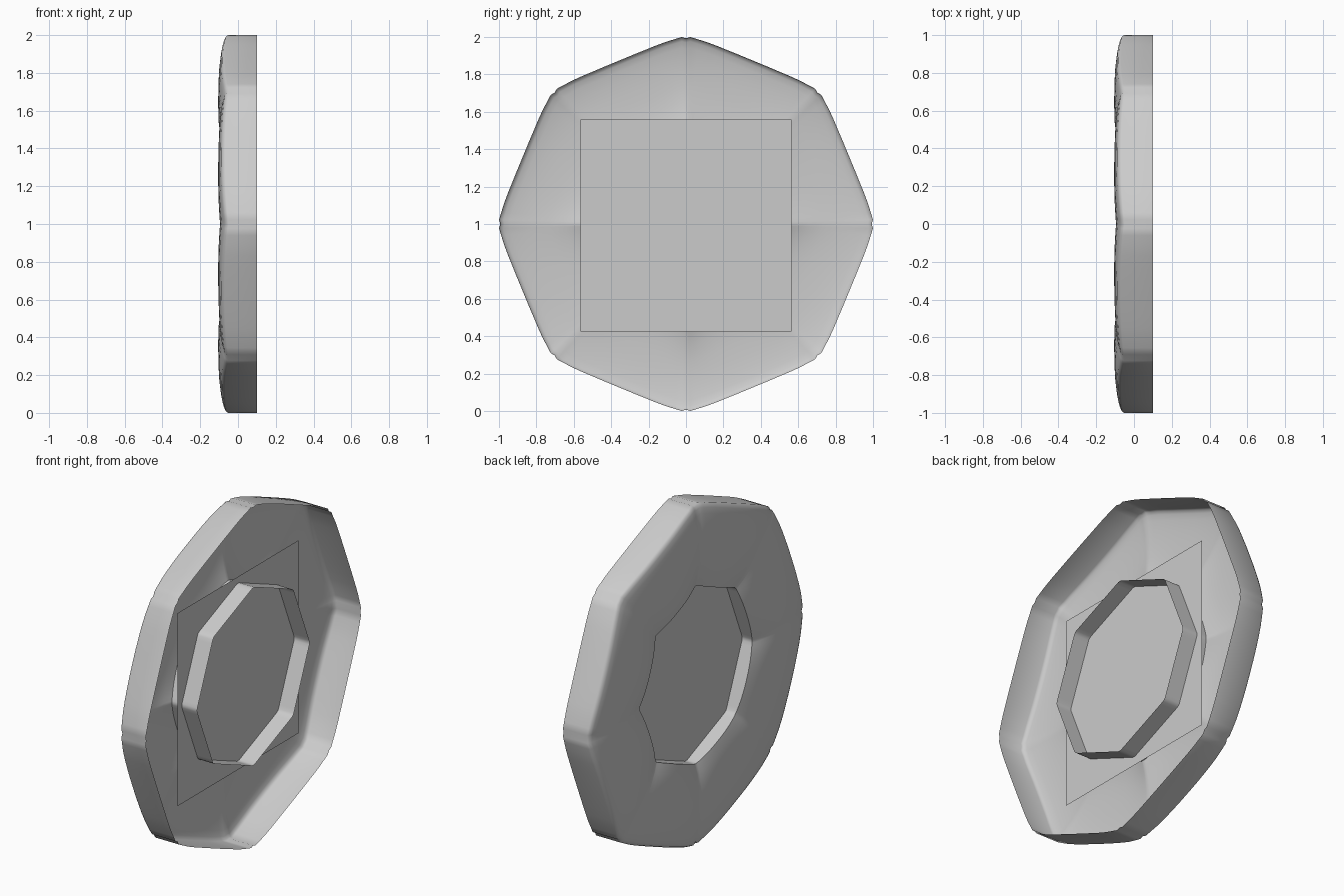
import bpy, bmesh, math

cube = bpy.data.objects.get("Cube")
if cube:
    bpy.data.objects.remove(cube, do_unlink=True)

# One plain grey for the whole piece
grey = bpy.data.materials.new("light_grey")
grey.use_nodes = True
grey.diffuse_color = (0.6, 0.6, 0.6, 1)
grey.node_tree.nodes["Principled BSDF"].inputs["Base Color"].default_value = (0.6, 0.6, 0.6, 1)

PETALS = 8
HALF = 180 / PETALS
OPEN_X = 0.10          # open rim of the outer wall and of the inner tube
# Angles from a crease to the middle of a petal, with the outer radius there
OUTLINE = [(0, 0.993), (1.3, 1.0), (3.5, 0.99), (6.5, 0.979), (10, 0.966),
           (14, 0.954), (18, 0.947), (HALF, 0.944)]
# Face section: share of the way out, x at a crease, extra bulge in mid petal
SECTION = [(0, -0.062, 0.020), (0.12, -0.077, 0.018), (0.28, -0.089, 0.014),
           (0.45, -0.095, 0.010), (0.62, -0.093, 0.011), (0.76, -0.087, 0.014),
           (0.88, -0.077, 0.018), (0.95, -0.069, 0.020), (0.985, -0.061, 0.020),
           (1, -0.050, 0.018)]


def make_object(name, bm):
    mesh = bpy.data.meshes.new(name)
    bm.to_mesh(mesh)
    bm.free()
    mesh.materials.append(grey)
    obj = bpy.data.objects.new(name, mesh)
    bpy.context.collection.objects.link(obj)
    return obj


# Each petal outline is mirrored about its middle and repeated round the ring
petal = [(a, a, r) for a, r in OUTLINE]
petal += [(2 * HALF - a, a, r) for a, r in reversed(OUTLINE[1:-1])]

# Petalled shell: inner tube, bulging face and outer wall in one open sheet
bm = bmesh.new()
rows = []
for k in range(PETALS):
    for angle, offset, outer in petal:
        t = math.radians(k * 2 * HALF + angle)
        inner = min(0.522, 0.525 * math.cos(math.radians(HALF))
                    / math.cos(math.radians(HALF - offset)))
        bulge = 1 - (1 - offset / HALF) ** 2.4
        points = [(inner, OPEN_X)]
        points += [(inner + (outer - inner) * s, x - b * bulge) for s, x, b in SECTION]
        points += [(outer, OPEN_X)]
        rows.append([bm.verts.new((x, r * math.cos(t), 1 + r * math.sin(t)))
                     for r, x in points])

for i, row in enumerate(rows):
    after = rows[(i + 1) % len(rows)]
    for j in range(len(row) - 1):
        bm.faces.new((row[j], row[j + 1], after[j + 1], after[j]))
bmesh.ops.recalc_face_normals(bm, faces=bm.faces)
# Turn the sheet so that the petalled face looks towards -x
if sum(f.normal.x * f.calc_area() for f in bm.faces) > 0:
    bmesh.ops.reverse_faces(bm, faces=bm.faces)
shell = make_object("petalled_shell", bm)
bpy.context.view_layer.objects.active = shell
shell.select_set(True)
bpy.ops.object.shade_smooth_by_angle(angle=math.radians(45))

# Square plate across the middle, closing the hole
bm = bmesh.new()
bm.faces.new([bm.verts.new((0, y * 0.563, 0.993 + z * 0.567))
              for y, z in ((-1, -1), (-1, 1), (1, 1), (1, -1))])
make_object("square_plate", bm)
